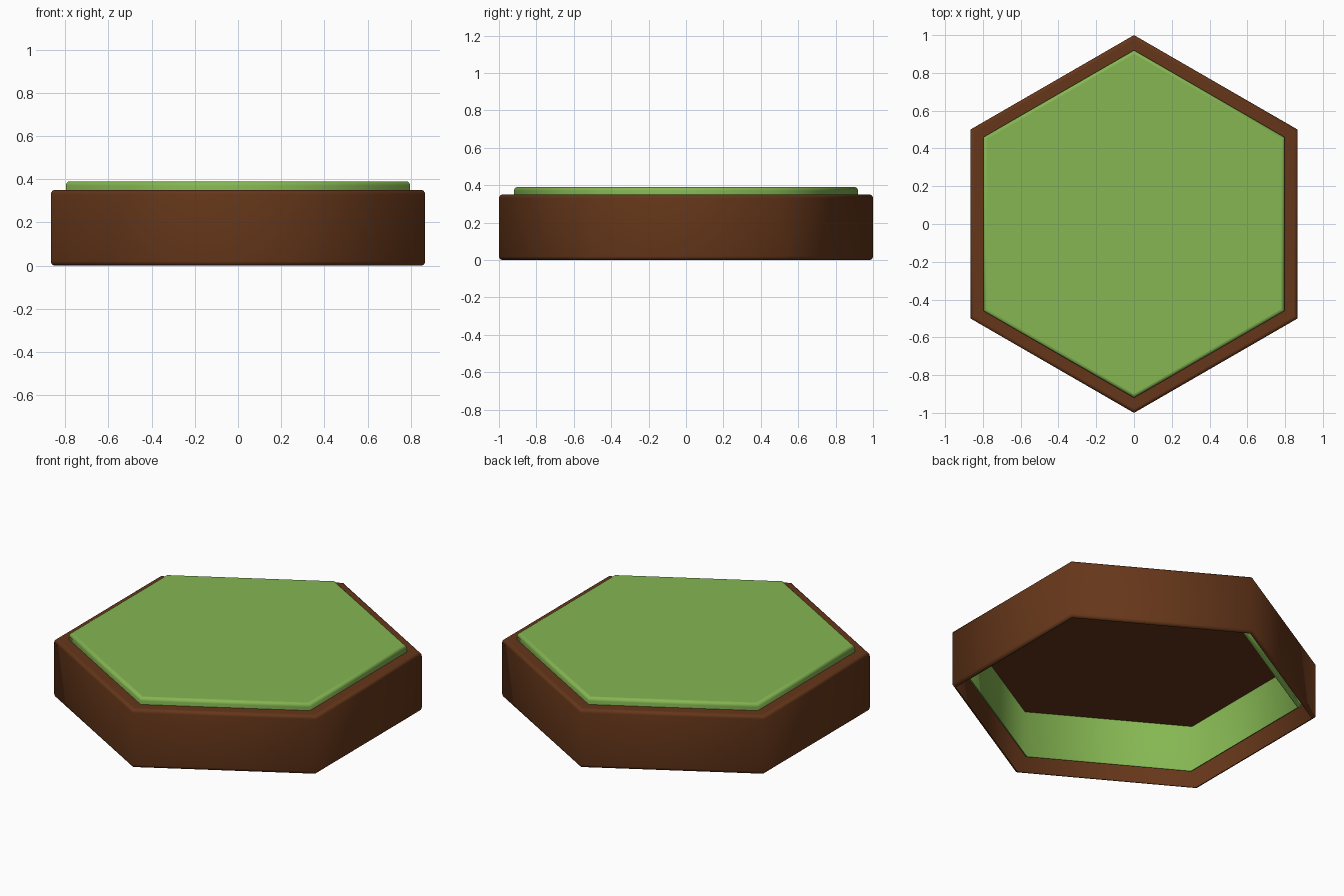
import bpy, bmesh, math

if "Cube" in bpy.data.objects:
    bpy.data.objects.remove(bpy.data.objects["Cube"])


def material(name, rgb):
    m = bpy.data.materials.new(name)
    m.diffuse_color = (*rgb, 1)
    m.use_nodes = True
    m.node_tree.nodes["Principled BSDF"].inputs["Base Color"].default_value = m.diffuse_color
    return m


def hex_shell(name, radius, z0, z1, bevel, mat, steps=4):
    """Hexagonal cap, open below, with rounded top and bottom rims."""
    arc = [math.pi / 2 * i / steps for i in range(steps + 1)]
    low = [(radius - bevel + bevel * math.sin(a), z0 + bevel - bevel * math.cos(a)) for a in arc]
    high = [(radius - bevel + bevel * math.cos(a), z1 - bevel + bevel * math.sin(a)) for a in arc]
    bm = bmesh.new()
    rings = []
    for r, z in low + high:
        rings.append([bm.verts.new((r * math.cos(math.radians(30 + 60 * k)),
                                    r * math.sin(math.radians(30 + 60 * k)), z))
                      for k in range(6)])
    # side walls, smooth shaded
    for a, b in zip(rings, rings[1:]):
        for k in range(6):
            n = (k + 1) % 6
            bm.faces.new((a[k], a[n], b[n], b[k])).smooth = True
    # flat top
    cap = bm.faces.new(rings[-1])
    for e in cap.edges:
        e.smooth = False
    me = bpy.data.meshes.new(name)
    bm.to_mesh(me)
    bm.free()
    me.materials.append(mat)
    ob = bpy.data.objects.new(name, me)
    bpy.context.collection.objects.link(ob)
    return ob


# Soil base and the grass layer set into it
hex_shell("soil_base", 1.0, 0.0, 0.35, 0.02, material("soil", (0.13, 0.037, 0.01)))
hex_shell("grass_top", 0.92, 0.06, 0.39, 0.02, material("grass", (0.235, 0.47, 0.085)))
